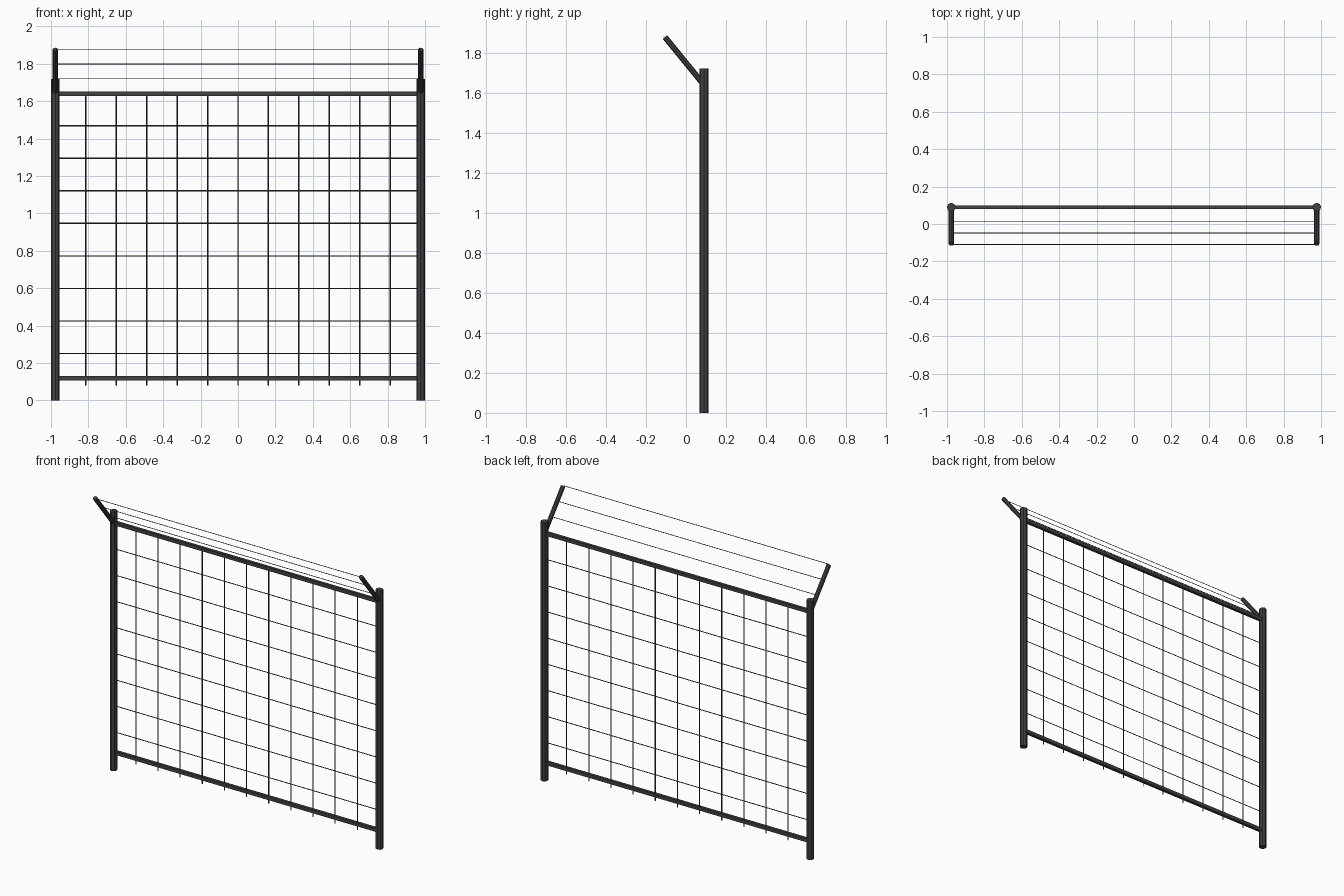
import bpy
from mathutils import Vector

cube = bpy.data.objects.get("Cube")
if cube:
    bpy.data.objects.remove(cube, do_unlink=True)

# One steel colour for the frame and wires
steel_color = (0.053, 0.053, 0.055, 1)
steel = bpy.data.materials.new("dark grey steel")
steel.use_nodes = True
steel.diffuse_color = steel_color
steel.node_tree.nodes["Principled BSDF"].inputs["Base Color"].default_value = steel_color


def rod(name, start, end, radius, sides):
    """Straight capped rod between two points."""
    start, end = Vector(start), Vector(end)
    axis = end - start
    bpy.ops.mesh.primitive_cylinder_add(
        vertices=sides, radius=radius, depth=axis.length, location=(start + end) / 2,
        rotation=axis.to_track_quat("Z", "Y").to_euler())
    obj = bpy.context.object
    obj.name = name
    obj.data.materials.append(steel)


def bar(name, center, size):
    """Rectangular bar."""
    bpy.ops.mesh.primitive_cube_add(size=1, location=center)
    obj = bpy.context.object
    obj.name = name
    obj.scale = size
    obj.data.materials.append(steel)


POST_X = 0.977
FENCE_Y = 0.09
LOW_RAIL, TOP_RAIL = 0.118, 1.641

# Posts with arms leaning out over the front
for side, x in (("left", POST_X), ("right", -POST_X)):
    rod(side + "_post", (x, FENCE_Y, 0), (x, FENCE_Y, 1.72), 0.0235, 8)
    rod(side + "_arm", (x, FENCE_Y, 1.638), (x, -0.105, 1.877), 0.0145, 8)

# Rails
for name, z in (("bottom_rail", LOW_RAIL), ("top_rail", TOP_RAIL)):
    bar(name, (0, FENCE_Y, z), (2 * POST_X, 0.019, 0.024))

# Mesh panel: upright wires, running a little below the bottom rail
for i in range(1, 12):
    x = -POST_X + i * POST_X / 6
    rod(f"upright_wire_{i}", (x, FENCE_Y, 0.079), (x, FENCE_Y, TOP_RAIL), 0.004, 4)


def level_wire(name, y, z, radius):
    rod(name, (-POST_X, y, z), (POST_X, y, z), radius, 4)


# Mesh panel: level wires
for i in range(8):
    level_wire(f"level_wire_{i + 1}", FENCE_Y, 0.252 + i * 0.1738, 0.003)

# Wires strung between the arms
for i in range(3):
    level_wire(f"arm_wire_{i + 1}", 0.015 - i * 0.0625, 1.72 + i * 0.079, 0.0023)
